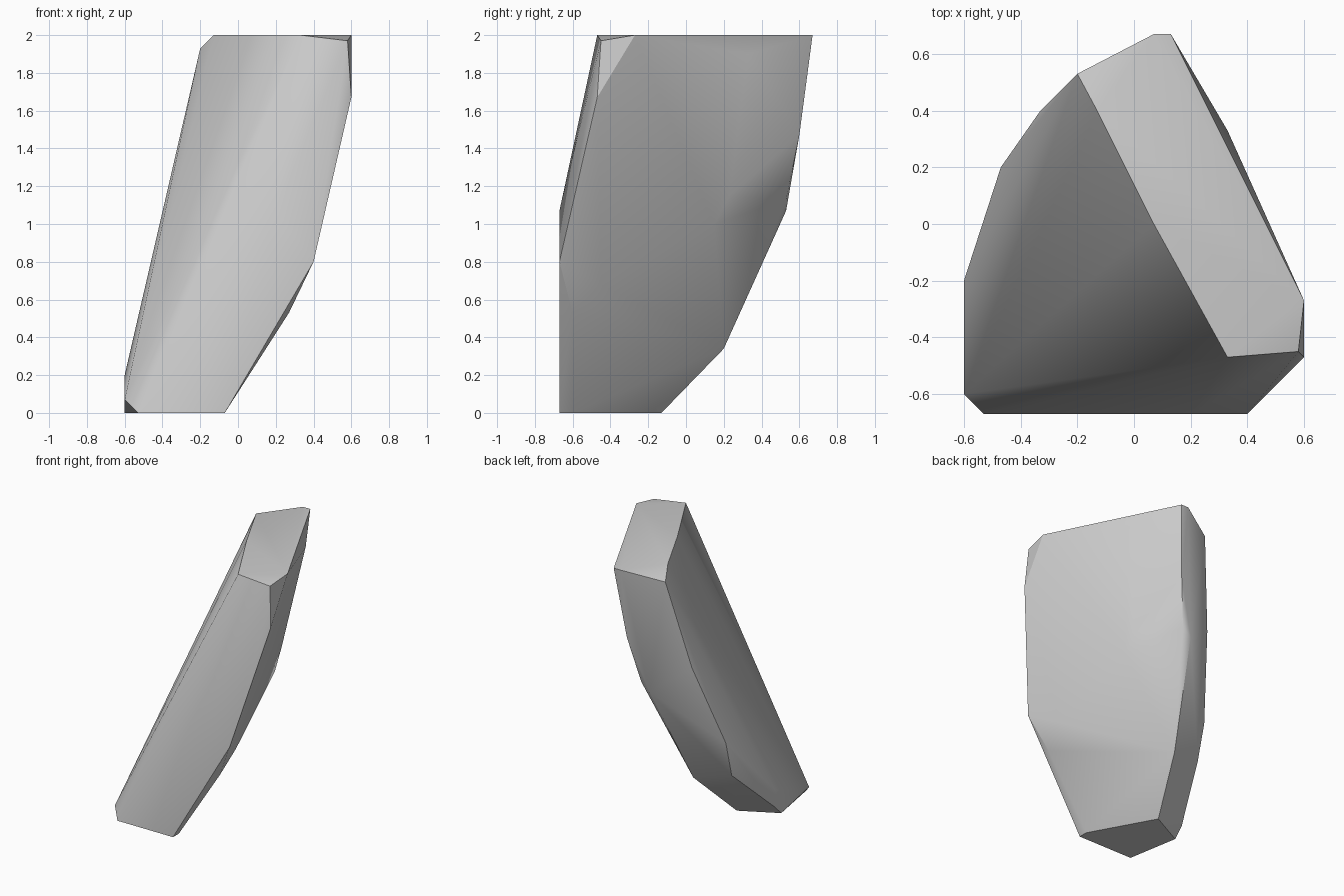
import bpy, bmesh, math

default = bpy.data.objects.get("Cube")
if default:
    bpy.data.objects.remove(default, do_unlink=True)

# Plain grey stone
stone = bpy.data.materials.new("grey_stone")
stone.use_nodes = True
grey = (0.6, 0.6, 0.6, 1)
stone.diffuse_color = grey
stone.node_tree.nodes["Principled BSDF"].inputs["Base Color"].default_value = grey

# Corners of the leaning shard, by region
base = [(-.07, -.67, 0), (-.07, -.6, 0), (-.53, -.67, 0), (-.6, -.27, 0), (-.33, -.13, 0)]
crown = [(-.13, .4, 2), (.07, 0, 2), (.33, -.47, 2), (.6, -.27, 2),
         (.13, .67, 2), (.07, .67, 2), (-.2, .53, 1.93), (.58, -.45, 1.97)]
front_edge = [(.2, -.67, 1.07), (.4, -.67, .8), (.6, -.47, 1.67),
              (.27, -.6, .53), (.3, -.45, .68)]
back_edge = [(-.2, .2, .34), (-.07, .53, 1.07), (0, .53, 1.13),
             (-.01, .57, 1.4), (.07, .6, 1.47), (.33, .33, 1.9)]
back_bulge = [(.2, .23, 1.15), (.2, .15, 1)]
right_edge = [(-.6, -.6, .07), (-.6, -.2, .07), (-.6, -.2, .2), (-.47, .13, .4),
              (-.47, .2, .67), (-.33, .4, 1.27)]

# Wrap the corners in a convex skin
bm = bmesh.new()
for corner in base + crown + front_edge + back_edge + back_bulge + right_edge:
    bm.verts.new(corner)
bmesh.ops.convex_hull(bm, input=bm.verts)
loose = [v for v in bm.verts if not v.link_faces]
bmesh.ops.delete(bm, geom=loose, context='VERTS')
bmesh.ops.recalc_face_normals(bm, faces=bm.faces)

mesh = bpy.data.meshes.new("rock_shard")
bm.to_mesh(mesh)
bm.free()
mesh.materials.append(stone)
shard = bpy.data.objects.new("rock_shard", mesh)
bpy.context.collection.objects.link(shard)

# Soft facets with crisp main edges
bpy.context.view_layer.objects.active = shard
shard.select_set(True)
bpy.ops.object.shade_smooth_by_angle(angle=math.radians(30))
